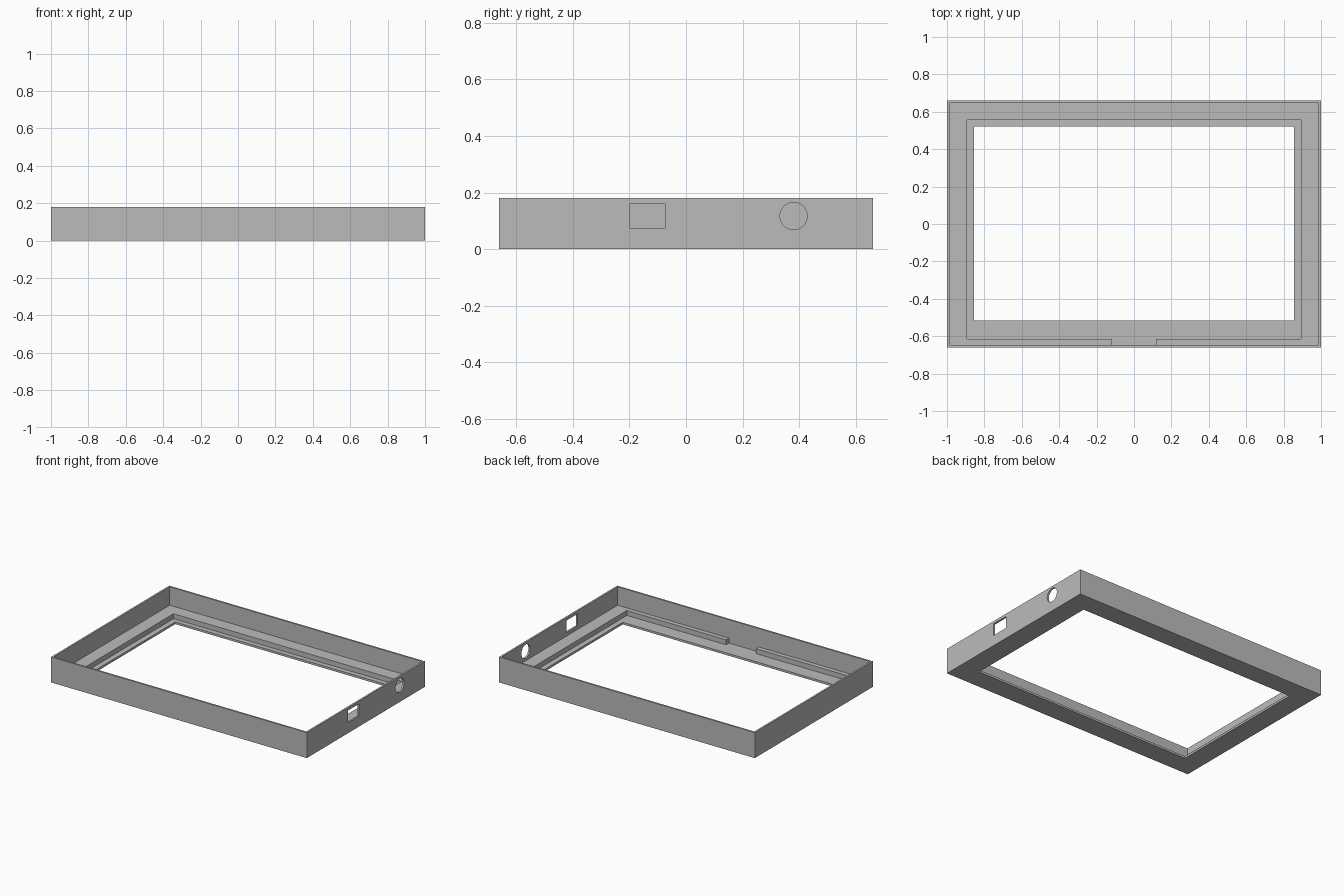
import bpy

if "Cube" in bpy.data.objects:
    bpy.data.objects.remove(bpy.data.objects["Cube"], do_unlink=True)

WIDTH, DEPTH, HEIGHT = 2.0, 1.32, 0.18
WALL, FLOOR, LEDGE = 0.013, 0.015, 0.05
TOP = HEIGHT + 0.1


def box(name, x, y, z):
    """Box spanning the given (low, high) range on each axis."""
    spans = (x, y, z)
    bpy.ops.mesh.primitive_cube_add(size=1, location=[(a + b) / 2 for a, b in spans])
    obj = bpy.context.object
    obj.name = name
    obj.scale = [b - a for a, b in spans]
    bpy.ops.object.transform_apply(location=False, rotation=False, scale=True)
    return obj


# Solid block that becomes the bezel
grey = bpy.data.materials.new("neutral_grey")
grey.use_nodes = True
colour = (0.5, 0.5, 0.5, 1)
grey.diffuse_color = colour
grey.node_tree.nodes["Principled BSDF"].inputs["Base Color"].default_value = colour

frame = box("bezel_frame", (-WIDTH / 2, WIDTH / 2), (-DEPTH / 2, DEPTH / 2), (0, HEIGHT))
frame.data.materials.append(grey)

in_x, in_y = WIDTH / 2 - WALL, DEPTH / 2 - WALL

# Stepped interior: cavity above the ledge, panel recess, window, gap in the front rail
cutters = [
    box("cavity_cutter", (-in_x, in_x), (-in_y, in_y), (LEDGE, TOP)),
    box("recess_cutter", (-0.893, 0.893), (-0.615, 0.555), (FLOOR, TOP)),
    box("window_cutter", (-0.855, 0.855), (-0.515, 0.52), (-0.1, TOP)),
    box("rail_gap_cutter", (-0.117, 0.117), (-in_y, -0.5), (FLOOR, TOP)),
    # Rectangular port in the left wall
    box("port_cutter", (0.95, 1.05), (-0.2, -0.075), (0.075, 0.16)),
]

# Round cable hole in the left wall
bpy.ops.mesh.primitive_cylinder_add(vertices=48, radius=0.048, depth=0.1,
                                    location=(1, 0.38, 0.117), rotation=(0, 1.570796, 0))
cutters.append(bpy.context.object)

bpy.ops.object.select_all(action="DESELECT")
frame.select_set(True)
bpy.context.view_layer.objects.active = frame
for cutter in cutters:
    cut = frame.modifiers.new(cutter.name, "BOOLEAN")
    cut.operation = "DIFFERENCE"
    cut.solver = "EXACT"
    cut.object = cutter
    bpy.ops.object.modifier_apply(modifier=cut.name)
    bpy.data.objects.remove(cutter, do_unlink=True)

bpy.ops.object.shade_smooth_by_angle()
